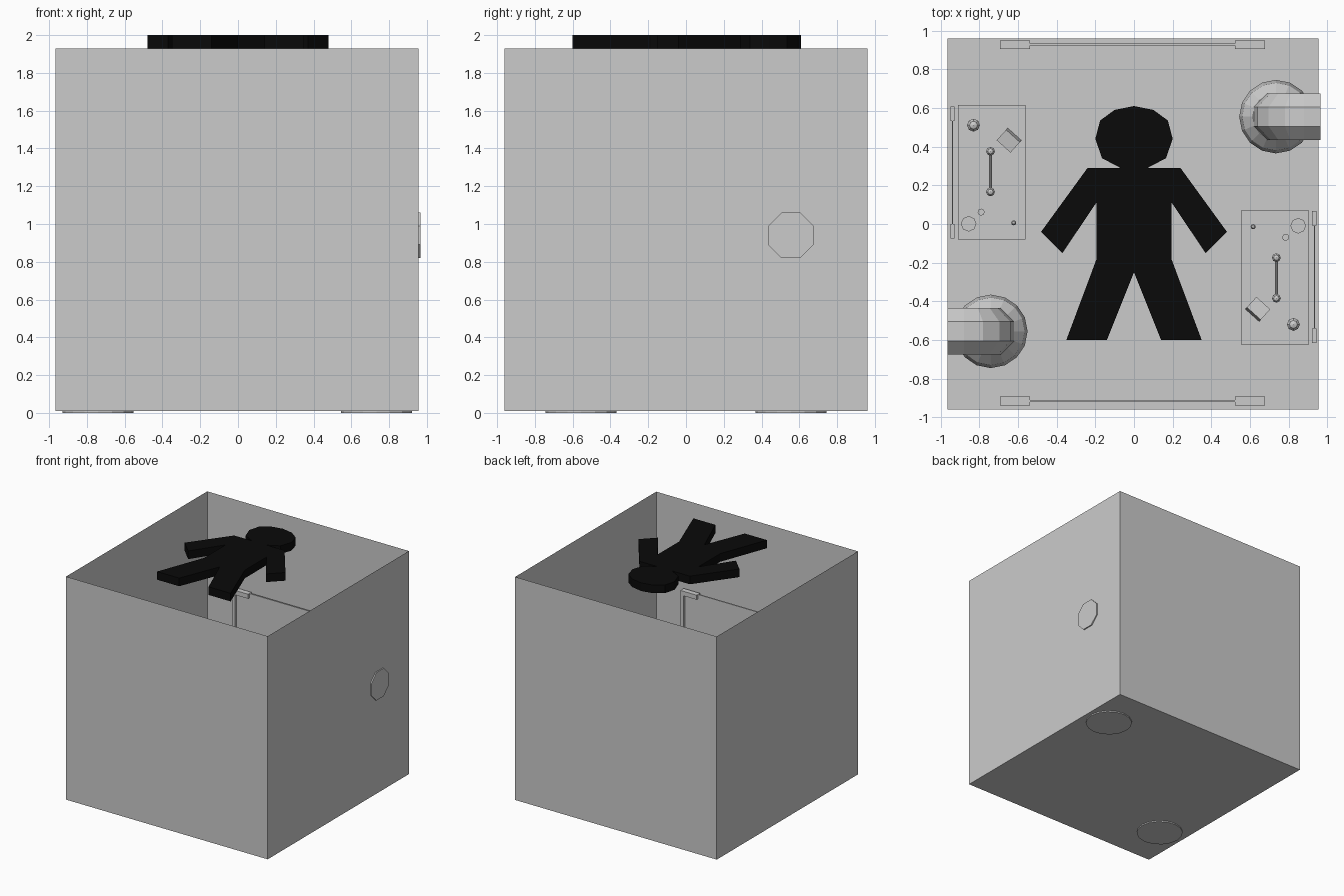
import bpy, bmesh, math
from mathutils import Vector, Matrix

if "Cube" in bpy.data.objects:
    bpy.data.objects.remove(bpy.data.objects["Cube"])

def finish(name, bm, turn=0, at=(0, 0, 0), normals=True):
    if normals:
        bmesh.ops.recalc_face_normals(bm, faces=bm.faces)
    bm.transform(Matrix.Translation(at) @ Matrix.Rotation(turn, 4, 'Z'))
    me = bpy.data.meshes.new(name)
    bm.to_mesh(me)
    bm.free()
    ob = bpy.data.objects.new(name, me)
    bpy.context.collection.objects.link(ob)
    return ob

def add_box(bm, lo, hi, rot=None):
    lo, hi = Vector(lo), Vector(hi)
    m = Matrix.Translation((lo + hi) / 2) @ (rot or Matrix()) @ Matrix.Diagonal((*(hi - lo), 1))
    bmesh.ops.create_cube(bm, size=1, matrix=m)

def add_ball(bm, c, r, seg=8, rings=5):
    bmesh.ops.create_uvsphere(bm, u_segments=seg, v_segments=rings, radius=r,
                              matrix=Matrix.Translation(c))

def add_rod(bm, a, b, r, seg=8):
    a, b = Vector(a), Vector(b)
    rot = Vector((0, 0, 1)).rotation_difference(b - a).to_matrix().to_4x4()
    bmesh.ops.create_cone(bm, cap_ends=True, segments=seg, radius1=r, radius2=r,
                          depth=(b - a).length, matrix=Matrix.Translation((a + b) / 2) @ rot)

def add_tube(bm, rings):
    # rings: lists of points, bridged in order and capped
    vs = [[bm.verts.new(p) for p in ring] for ring in rings]
    n = len(vs[0])
    for a, b in zip(vs, vs[1:]):
        for i in range(n):
            bm.faces.new((a[i], a[(i + 1) % n], b[(i + 1) % n], b[i]))
    bm.faces.new(vs[0])
    bm.faces.new(vs[-1])

def add_slab(bm, pts, z0, z1):
    add_tube(bm, [[(x, y, z) for x, y in pts] for z in (z0, z1)])

# open-topped room, single-sheet walls
bm = bmesh.new()
add_box(bm, (-.965, -.96, .01), (.955, .96, 1.93))
bm.faces.ensure_lookup_table()
bmesh.ops.recalc_face_normals(bm, faces=bm.faces)
bmesh.ops.delete(bm, geom=[max(bm.faces, key=lambda f: f.calc_center_median().z)], context='FACES_ONLY')
finish("room_shell", bm, normals=False)

# flat black figure over the opening
black = bpy.data.materials.new("black")
black.diffuse_color = (0.003, 0.003, 0.003, 1)
black.use_nodes = True
black.node_tree.nodes["Principled BSDF"].inputs["Base Color"].default_value = black.diffuse_color
bm = bmesh.new()
half = [(.24, .29), (.48, -.04), (.37, -.15), (.195, .11), (.195, -.185), (.35, -.6), (.14, -.6)]
add_slab(bm, half + [(0, -.25)] + [(-x, y) for x, y in reversed(half)], 1.93, 2.0)
head = [(.07, .29), (.165, .34), (.2, .44), (.175, .535), (.1, .59)]
add_slab(bm, head + [(0, .61)] + [(-x, y) for x, y in reversed(head)], 1.93, 2.0)
finish("figure", bm).data.materials.append(black)

def panel(name, w, z0, z1, t, end, turn, at):
    # thin wall panel with thicker end brackets at the corners
    bm = bmesh.new()
    add_box(bm, (-w, -t * .12, z0), (w, t * .12, z1))
    for s in (-1, 1):
        for z, d in ((z0, 1), (z1, -1)):
            a, b = sorted((s * w, s * (w - end)))
            c, e = sorted((z, z + d * end * .25))
            add_box(bm, (a, -t / 2, c), (b, t / 2, e))
        a, b = sorted((s * w, s * (w - end * .2)))
        add_box(bm, (a, -t / 2, z0), (b, t / 2, z1))
    finish(name, bm, turn, at)

# large panels on front and back walls
for nm, y in (("back_panel", .927), ("front_panel", -.915)):
    panel(nm, .685, .45, 1.18, .045, .155, 0, (-.007, y, 0))

for side, turn, dx in (("left", 0, 0), ("right", math.pi, -.006)):
    at = (dx, -.004, 0)

    # small panel above each desk
    c = Matrix.Rotation(turn, 3, 'Z') @ Vector((-.938, .27, 0)) + Vector(at)
    panel(side + "_small_panel", .342, .65, 1.0, .022, .075, turn + math.pi / 2, c)

    # control desk
    bm = bmesh.new()
    add_box(bm, (-.91, -.075, .01), (-.56, .62, .55))
    finish(side + "_desk", bm, turn, at)

    # joystick, lever, tilted block and buttons
    bm = bmesh.new()
    add_rod(bm, (-.83, .515, .55), (-.83, .515, .63), .012)
    add_ball(bm, (-.83, .515, .64), .035)
    for y in (.17, .38):
        add_rod(bm, (-.742, y, .55), (-.742, y, .6), .012)
        add_ball(bm, (-.742, y, .6), .024)
    add_rod(bm, (-.742, .17, .6), (-.742, .38, .6), .008)
    rot = Matrix.Rotation(math.radians(-42), 4, 'Z') @ Matrix.Rotation(.25, 4, 'X')
    add_box(bm, (-.693, .4, .53), (-.597, .475, .59), rot)
    add_rod(bm, (-.855, .005, .55), (-.855, .005, .57), .04)
    add_rod(bm, (-.79, .065, .55), (-.79, .065, .57), .018)
    add_rod(bm, (-.622, .01, .55), (-.622, .01, .58), .007)
    add_ball(bm, (-.622, .01, .585), .014)
    finish(side + "_desk_controls", bm, turn, at)

    # pipe tank with rounded shoulder
    cx, cy = -.74, -.555
    bm = bmesh.new()
    add_tube(bm, [[(cx + r * math.cos(k * math.tau / 16), cy + r * math.sin(k * math.tau / 16), z)
                   for k in range(16)]
                  for r, z in ((.188, 0), (.19, .66), (.175, .74), (.12, .8))])
    finish(side + "_tank", bm, turn, (dx, 0, 0))

    # elbow pipe leading through the side wall
    bm = bmesh.new()
    bend, R = .14, .13
    path = [((cx, .72), 0)]
    path += [((cx - bend + bend * math.cos(a), .94 - bend + bend * math.sin(a)), a)
             for a in (i * math.pi / 8 for i in range(5))]
    path += [((-.965, .94), math.pi / 2)]
    rings = []
    for (x, z), a in path:
        ring = []
        for k in range(8):
            q = (k + .5) * math.tau / 8
            u = R * math.cos(q)
            ring.append((x + u * math.cos(a), cy + R * math.sin(q), z + u * math.sin(a)))
        rings.append(ring)
    add_tube(bm, rings)
    finish(side + "_elbow_pipe", bm, turn, (0, 0, 0))
